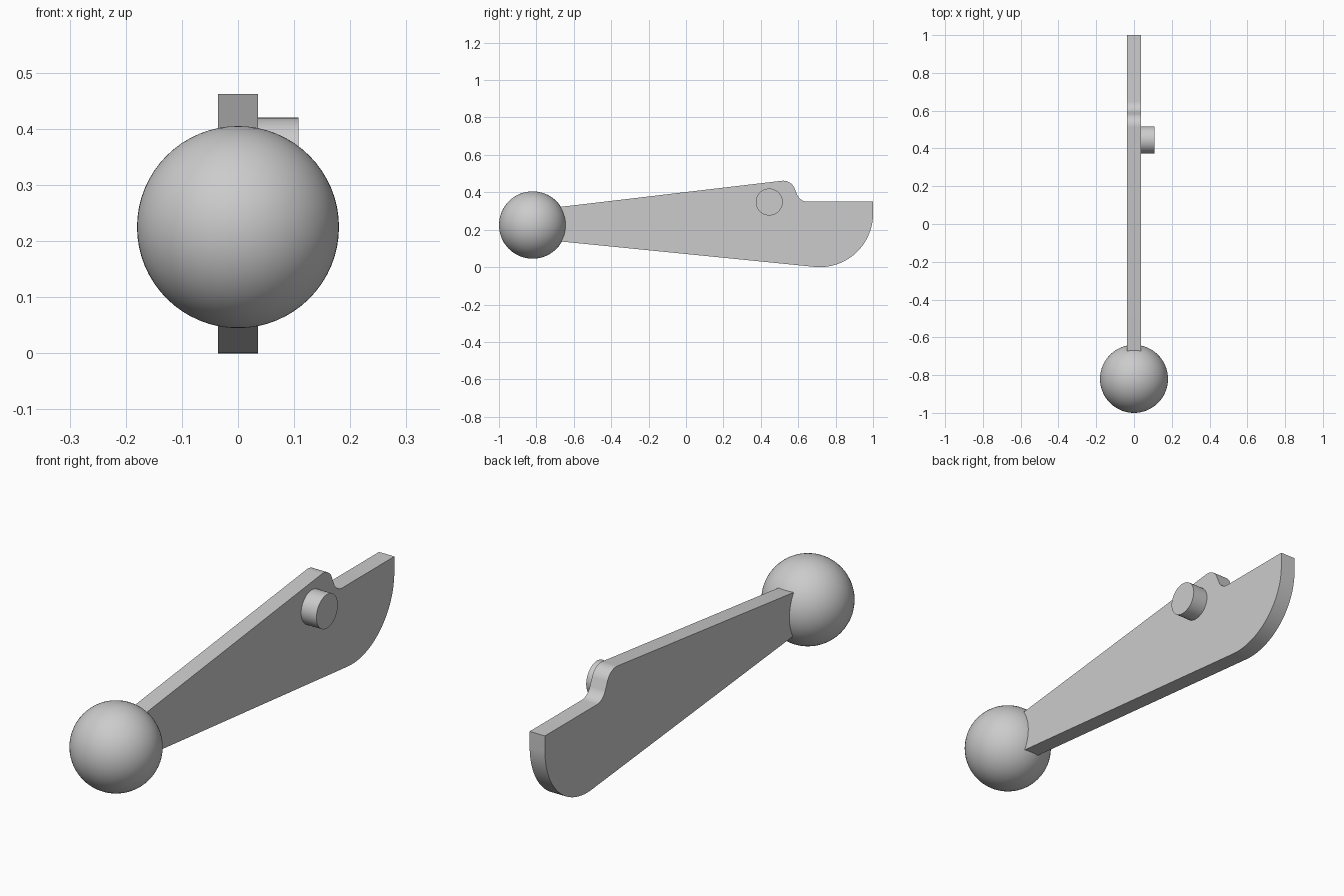
import bpy, bmesh
from math import radians, sin, cos
from mathutils import Matrix

old = bpy.data.objects.get("Cube")
if old:
    bpy.data.objects.remove(old, do_unlink=True)

GREY = (0.6, 0.6, 0.6, 1.0)
mat = bpy.data.materials.new("plain grey")
mat.use_nodes = True
mat.diffuse_color = GREY
mat.node_tree.nodes["Principled BSDF"].inputs["Base Color"].default_value = GREY

HALF = 0.036  # half the thickness of the arm


def finish(name, bm):
    bmesh.ops.recalc_face_normals(bm, faces=bm.faces)
    mesh = bpy.data.meshes.new(name)
    bm.to_mesh(mesh)
    bm.free()
    mesh.materials.append(mat)
    obj = bpy.data.objects.new(name, mesh)
    bpy.context.collection.objects.link(obj)
    bpy.ops.object.select_all(action='DESELECT')
    obj.select_set(True)
    bpy.context.view_layer.objects.active = obj
    bpy.ops.object.shade_smooth_by_angle(angle=radians(30))
    return obj


def arc(cy, cz, r, start, end, steps):
    angles = [radians(start + (end - start) * i / steps) for i in range(steps + 1)]
    return [(cy + r * cos(a), cz + r * sin(a)) for a in angles]


# Flat arm: tapered bar, rounded shoulder, hollow step and curved tail
profile = [(-0.8, 0.15), (-0.8, 0.307)]
profile += arc(0.52, 0.397, 0.065, 97, 15, 12)
profile += arc(0.65, 0.41, 0.06, 195, 270, 12)
profile += [(1.0, 0.35)]
profile += arc(0.715, 0.285, 0.285, 0, -96, 32)

bm = bmesh.new()
side = bm.faces.new([bm.verts.new((-HALF, y, z)) for y, z in profile])
new = bmesh.ops.extrude_face_region(bm, geom=[side])["geom"]
bmesh.ops.translate(bm, vec=(2 * HALF, 0, 0),
                    verts=[v for v in new if isinstance(v, bmesh.types.BMVert)])
finish("lever_arm", bm)

# Ball knob at the front end
bm = bmesh.new()
bmesh.ops.create_uvsphere(bm, u_segments=64, v_segments=32, radius=0.18,
                          matrix=Matrix.Translation((0, -0.82, 0.225)))
finish("ball_knob", bm)

# Round pivot peg on the left face
bm = bmesh.new()
bmesh.ops.create_cone(bm, cap_ends=True, segments=48, radius1=0.072, radius2=0.072,
                      depth=0.09,
                      matrix=Matrix.Translation((0.063, 0.445, 0.348))
                      @ Matrix.Rotation(radians(90), 4, 'Y'))
finish("pivot_peg", bm)
